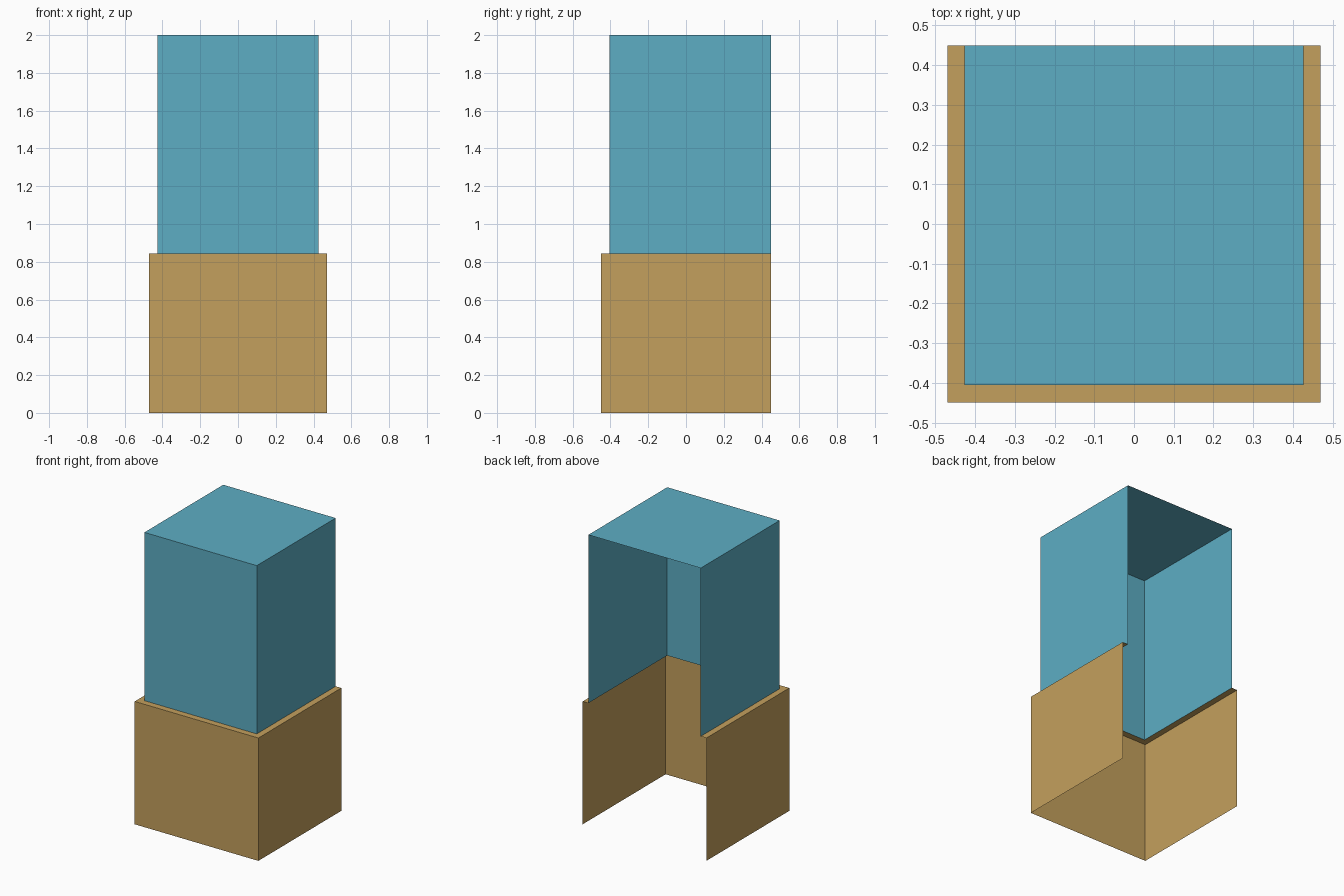
import bpy
import bmesh

if "Cube" in bpy.data.objects:
    bpy.data.objects.remove(bpy.data.objects["Cube"])

BACK = 0.45      # open rear plane
LEDGE_Z = 0.844  # where the two tiers meet


def material(name, color):
    mat = bpy.data.materials.new(name)
    mat.diffuse_color = (*color, 1.0)
    mat.use_nodes = True
    mat.node_tree.nodes["Principled BSDF"].inputs["Base Color"].default_value = mat.diffuse_color
    return mat


def u_path(half_width, front):
    """Three-sided plan outline, open at the back."""
    return [(-half_width, BACK), (-half_width, front),
            (half_width, front), (half_width, BACK)]


def shell(name, rings, mat, capped=False):
    """Loft open U-shaped rings (half_width, front, z), listed bottom to top."""
    bm = bmesh.new()
    rows = [[bm.verts.new((x, y, z)) for x, y in u_path(w, front)]
            for w, front, z in rings]
    for low, high in zip(rows, rows[1:]):
        for i in range(3):
            bm.faces.new((low[i], low[i + 1], high[i + 1], high[i]))
    if capped:
        bm.faces.new(rows[-1])
    mesh = bpy.data.meshes.new(name)
    bm.to_mesh(mesh)
    bm.free()
    mesh.materials.append(mat)
    obj = bpy.data.objects.new(name, mesh)
    bpy.context.collection.objects.link(obj)
    return obj


tan = material("tan", (0.55, 0.35, 0.11))
blue = material("blue", (0.11, 0.42, 0.55))

# Wide base walls with a narrow ledge turning inward at the top
shell("lower_casing", [(0.47, -0.45, 0.0), (0.47, -0.45, LEDGE_Z),
                       (0.427, -0.406, LEDGE_Z)], tan)

# Narrower upper walls closed by a flat top
shell("upper_casing", [(0.427, -0.406, LEDGE_Z), (0.427, -0.406, 2.0)],
      blue, capped=True)
